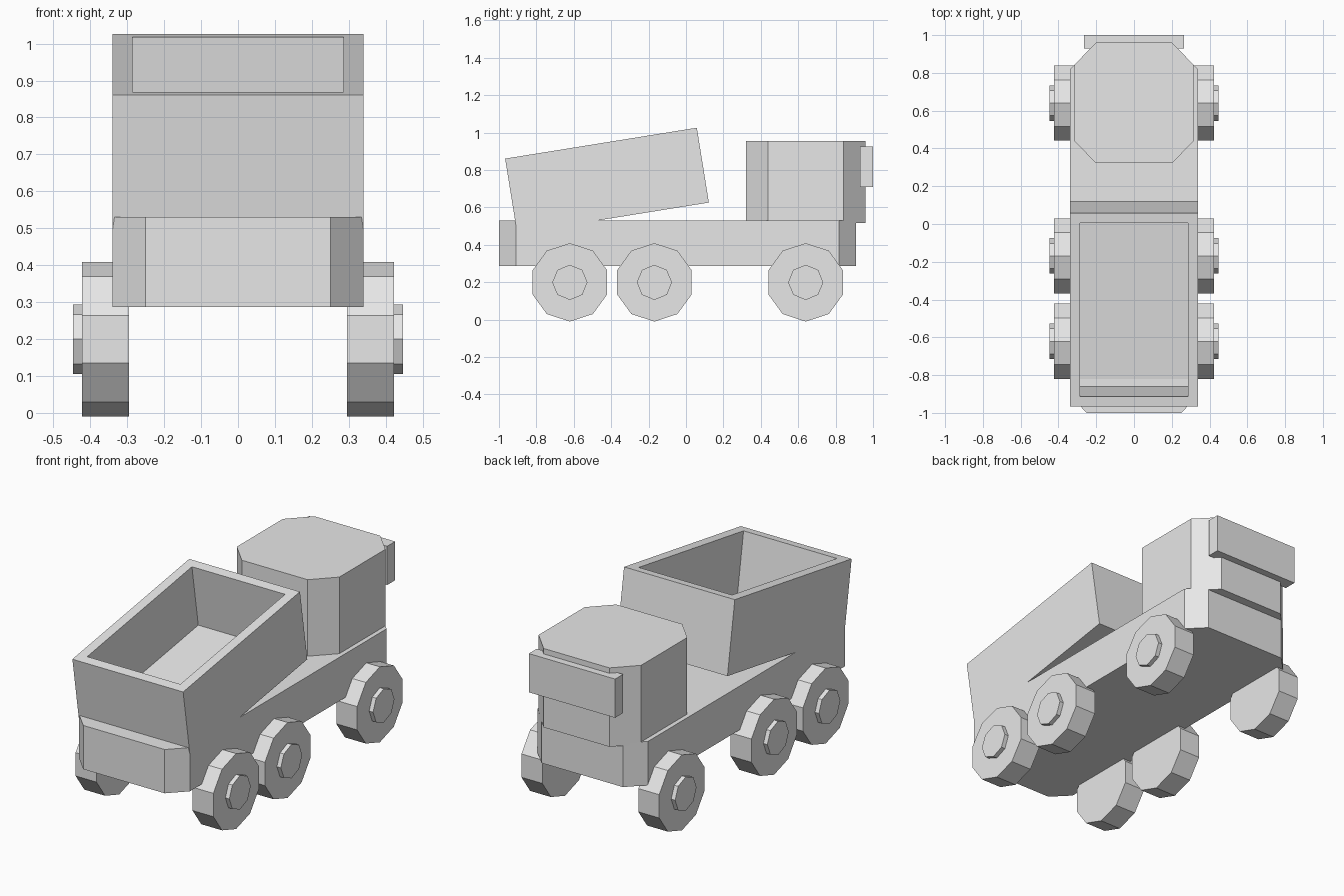
import bpy
import bmesh
import math
from mathutils import Matrix, Vector

if "Cube" in bpy.data.objects:
    bpy.data.objects.remove(bpy.data.objects["Cube"])

grey = bpy.data.materials.new("plain_grey")
grey.use_nodes = True
grey.diffuse_color = (0.8, 0.8, 0.8, 1)
grey.node_tree.nodes["Principled BSDF"].inputs["Base Color"].default_value = (0.8, 0.8, 0.8, 1)


def finish(name, bm):
    """Turn a bmesh into a flat shaded object."""
    bmesh.ops.recalc_face_normals(bm, faces=bm.faces)
    mesh = bpy.data.meshes.new(name)
    bm.to_mesh(mesh)
    bm.free()
    mesh.materials.append(grey)
    obj = bpy.data.objects.new(name, mesh)
    bpy.context.collection.objects.link(obj)
    return obj


def box_mesh(low, high):
    low, high = Vector(low), Vector(high)
    bm = bmesh.new()
    bmesh.ops.create_cube(bm, size=1)
    bmesh.ops.scale(bm, vec=high - low, verts=bm.verts)
    bmesh.ops.translate(bm, vec=(low + high) / 2, verts=bm.verts)
    return bm


def chamfered_block(name, low, high, cut_x, cut_y):
    """Upright prism with an octagonal plan."""
    (x0, y0, z0), (x1, y1, z1) = low, high
    plan = [(x0 + cut_x, y0), (x1 - cut_x, y0), (x1, y0 + cut_y), (x1, y1 - cut_y),
            (x1 - cut_x, y1), (x0 + cut_x, y1), (x0, y1 - cut_y), (x0, y0 + cut_y)]
    bm = bmesh.new()
    base = bm.faces.new([bm.verts.new((x, y, z0)) for x, y in plan])
    top = bmesh.ops.extrude_face_region(bm, geom=[base])["geom"]
    bmesh.ops.translate(bm, vec=(0, 0, z1 - z0),
                        verts=[v for v in top if isinstance(v, bmesh.types.BMVert)])
    if base.is_valid is False or len(bm.faces) < 10:
        bm.faces.new([v for v in bm.verts if abs(v.co.z - z0) < 1e-5])
    return finish(name, bm)


def disc(name, sides, radius, x_in, x_out, y, z):
    """Faceted disc whose axis runs along x."""
    bm = bmesh.new()
    place = Matrix.Translation(((x_in + x_out) / 2, y, z)) @ Matrix.Rotation(math.pi / 2, 4, "Y")
    # a corner points along y on every disc
    turn = Matrix.Rotation(math.pi / 2, 4, "Z")
    bmesh.ops.create_cone(bm, cap_ends=True, segments=sides, radius1=radius, radius2=radius,
                          depth=abs(x_out - x_in), matrix=place @ turn)
    return finish(name, bm)


# Chassis and cab
chamfered_block("chassis", (-0.34, -1.0, 0.287), (0.34, 0.91, 0.53), 0.09, 0.092)
chamfered_block("cab", (-0.315, 0.322, 0.517), (0.315, 0.96, 0.955), 0.113, 0.117)
finish("cab_visor", box_mesh((-0.265, 0.93, 0.71), (0.265, 1.0, 0.925)))

# Open dump bed, tilted up towards the cab
length, height, wall, depth = 1.038, 0.405, 0.076, 0.35
bm = box_mesh((-0.34, 0, -height), (0.34, length, 0))
bm.normal_update()
rim = max(bm.faces, key=lambda f: f.calc_center_median().z)
bmesh.ops.inset_individual(bm, faces=[rim], thickness=wall)
floor = bmesh.ops.extrude_discrete_faces(bm, faces=[rim])["faces"][0]
bmesh.ops.translate(bm, vec=(0, 0, -depth), verts=floor.verts)
bed = finish("dump_bed", bm)
bed.location = (0, -0.967, 0.861)
bed.rotation_euler.x = math.radians(9.15)

# Wheels and hubs on both sides
for side, sign in (("left", 1), ("right", -1)):
    for axle, y in (("tail", -0.621), ("middle", -0.169), ("cab", 0.64)):
        disc(f"{axle}_wheel_{side}", 10, 0.2095, sign * 0.295, sign * 0.423, y, 0.1995)
        disc(f"{axle}_hub_{side}", 8, 0.094, sign * 0.42, sign * 0.447, y, 0.1995)
